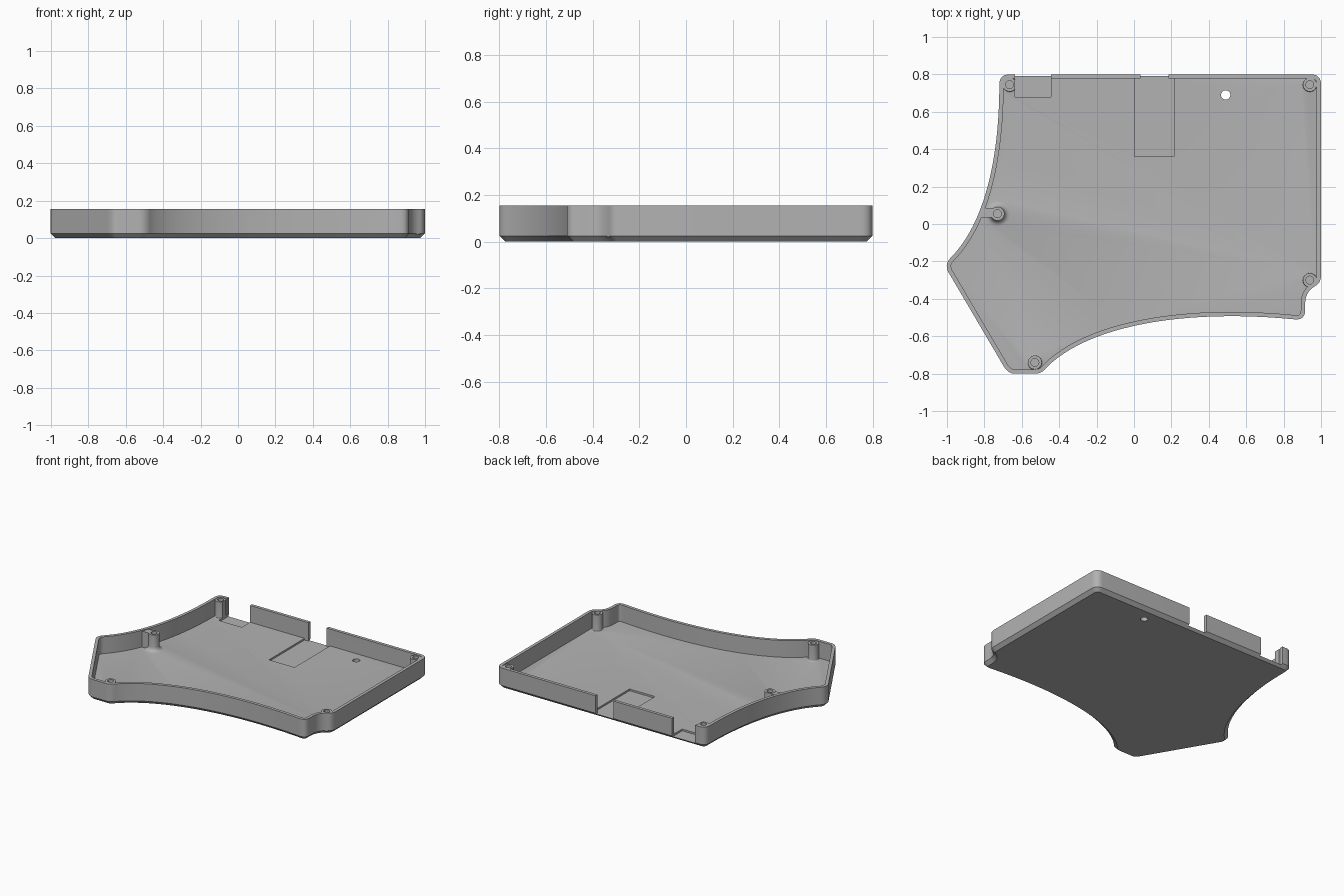
import bpy, bmesh, math
from mathutils import Vector

cube = bpy.data.objects.get("Cube")
if cube:
    bpy.data.objects.remove(cube, do_unlink=True)

HEIGHT, FLOOR, RECESS = 0.155, 0.03, 0.017
CHAMFER, WALL = 0.025, 0.023

grey = bpy.data.materials.new("plain grey")
grey.use_nodes = True
colour = (0.45, 0.45, 0.45, 1)
grey.diffuse_color = colour
grey.node_tree.nodes["Principled BSDF"].inputs["Base Color"].default_value = colour


def bezier(points, t):
    while len(points) > 1:
        points = [a.lerp(b, t) for a, b in zip(points, points[1:])]
    return points[0]


def outline(start, segments):
    """Sample a closed run of lines and curves, each given by control points."""
    result, here = [], Vector(start)
    for seg in segments:
        ctrl = [here] + [Vector(p) for p in seg]
        steps = {1: 1, 2: 8, 3: 24}[len(seg)]
        result += [bezier(ctrl, i / steps) for i in range(1, steps + 1)]
        here = ctrl[-1]
    return result


def inset(points, d):
    """Move a counter-clockwise outline inwards by d."""
    result = []
    for i, p in enumerate(points):
        a = (p - points[i - 1]).normalized()
        b = (points[(i + 1) % len(points)] - p).normalized()
        n = Vector((-a.y - b.y, a.x + b.x)).normalized()
        result.append(p + n * d / max(0.5, n.dot(Vector((-a.y, a.x)))))
    return result


def loft(name, rings):
    """Skin a stack of equal rings and cap both ends."""
    bm = bmesh.new()
    loops = [[bm.verts.new((p[0], p[1], z)) for p in pts] for pts, z in rings]
    n = len(loops[0])
    for lo, hi in zip(loops, loops[1:]):
        for i in range(n):
            j = (i + 1) % n
            bm.faces.new((lo[i], lo[j], hi[j], hi[i]))
    bm.faces.new(loops[0][::-1])
    bm.faces.new(loops[-1])
    bmesh.ops.recalc_face_normals(bm, faces=bm.faces)
    mesh = bpy.data.meshes.new(name)
    bm.to_mesh(mesh)
    bm.free()
    mesh.materials.append(grey)
    obj = bpy.data.objects.new(name, mesh)
    bpy.context.collection.objects.link(obj)
    return obj


def circle(x, y, r, n=32):
    return [(x + r * math.cos(math.tau * i / n), y + r * math.sin(math.tau * i / n)) for i in range(n)]


def box(name, x0, x1, y0, y1, z0, z1):
    rect = [(x0, y0), (x1, y0), (x1, y1), (x0, y1)]
    return loft(name, [(rect, z0), (rect, z1)])


def combine(target, tool, operation):
    mod = target.modifiers.new("combine", 'BOOLEAN')
    mod.operation, mod.solver, mod.object = operation, 'EXACT', tool
    graph = bpy.context.evaluated_depsgraph_get()
    mesh = bpy.data.meshes.new_from_object(target.evaluated_get(graph))
    target.modifiers.clear()
    target.data = mesh
    bpy.data.objects.remove(tool, do_unlink=True)


# Tray outline, counter-clockwise from the short front edge
edge = outline((-0.53, -0.8), [
    [(-0.49, -0.8), (-0.465, -0.765)],
    [(-0.25, -0.55), (0.25, -0.45), (0.86, -0.51)],
    [(0.915, -0.515), (0.915, -0.46)],
    [(0.915, -0.43)],
    [(0.915, -0.38), (0.935, -0.35), (0.975, -0.328)],
    [(1, -0.312), (1, -0.27)],
    [(1, 0.745)],
    [(1, 0.8), (0.945, 0.8)],
    [(-0.665, 0.8)],
    [(-0.72, 0.8), (-0.72, 0.745)],
    [(-0.72, 0.35), (-0.8, 0), (-0.98, -0.18)],
    [(-1.02, -0.22), (-0.985, -0.27)],
    [(-0.7, -0.755)],
    [(-0.675, -0.8), (-0.64, -0.8)],
    [(-0.53, -0.8)],
])

# Shell: chamfered base, wall, rim and inner floor
inner = inset(edge, WALL)
tray = loft("case_tray", [(inset(edge, CHAMFER), 0), (edge, CHAMFER), (edge, HEIGHT),
                          (inner, HEIGHT), (inner, FLOOR)])

# Screw posts, with a web joining the free-standing one to the wall
POST_TOP = 0.151
posts = [(-0.665, 0.745, 0.042), (0.94, 0.745, 0.042), (0.94, -0.3, 0.042),
         (-0.53, -0.74, 0.046), (-0.73, 0.055, 0.068)]
combine(tray, box("web", -0.815, -0.73, 0.035, 0.085, 0.02, POST_TOP - 0.002), 'UNION')
for x, y, foot in posts:
    flare = foot - 0.037
    rings = [(circle(x, y, foot), 0.02)]
    for k in range(5):
        a = k / 4 * math.pi / 2
        rings.append((circle(x, y, foot - flare * math.sin(a)), FLOOR + flare * (1 - math.cos(a))))
    rings.append((circle(x, y, 0.037), POST_TOP))
    combine(tray, loft("post", rings), 'UNION')
for x, y, foot in posts:
    bore = circle(x, y, 0.021)
    combine(tray, loft("bore", [(bore, 0.05), (bore, 0.2)]), 'DIFFERENCE')

# Floor pockets and the openings in the back wall above them
for x0, x1, y0, y1, z in [(-0.635, -0.445, 0.68, 0.9, RECESS),
                          (0.035, 0.185, 0.7, 0.9, RECESS)]:
    combine(tray, box("opening", x0, x1, y0, y1, z, 0.3), 'DIFFERENCE')
combine(tray, box("pocket", 0.003, 0.213, 0.36, 0.777, RECESS, 0.1), 'DIFFERENCE')

# Reset hole through the floor
hole = circle(0.49, 0.69, 0.025)
combine(tray, loft("hole", [(hole, -0.1), (hole, 0.1)]), 'DIFFERENCE')

bpy.ops.object.select_all(action='DESELECT')
tray.select_set(True)
bpy.context.view_layer.objects.active = tray
bpy.ops.object.shade_smooth_by_angle(angle=math.radians(30))
